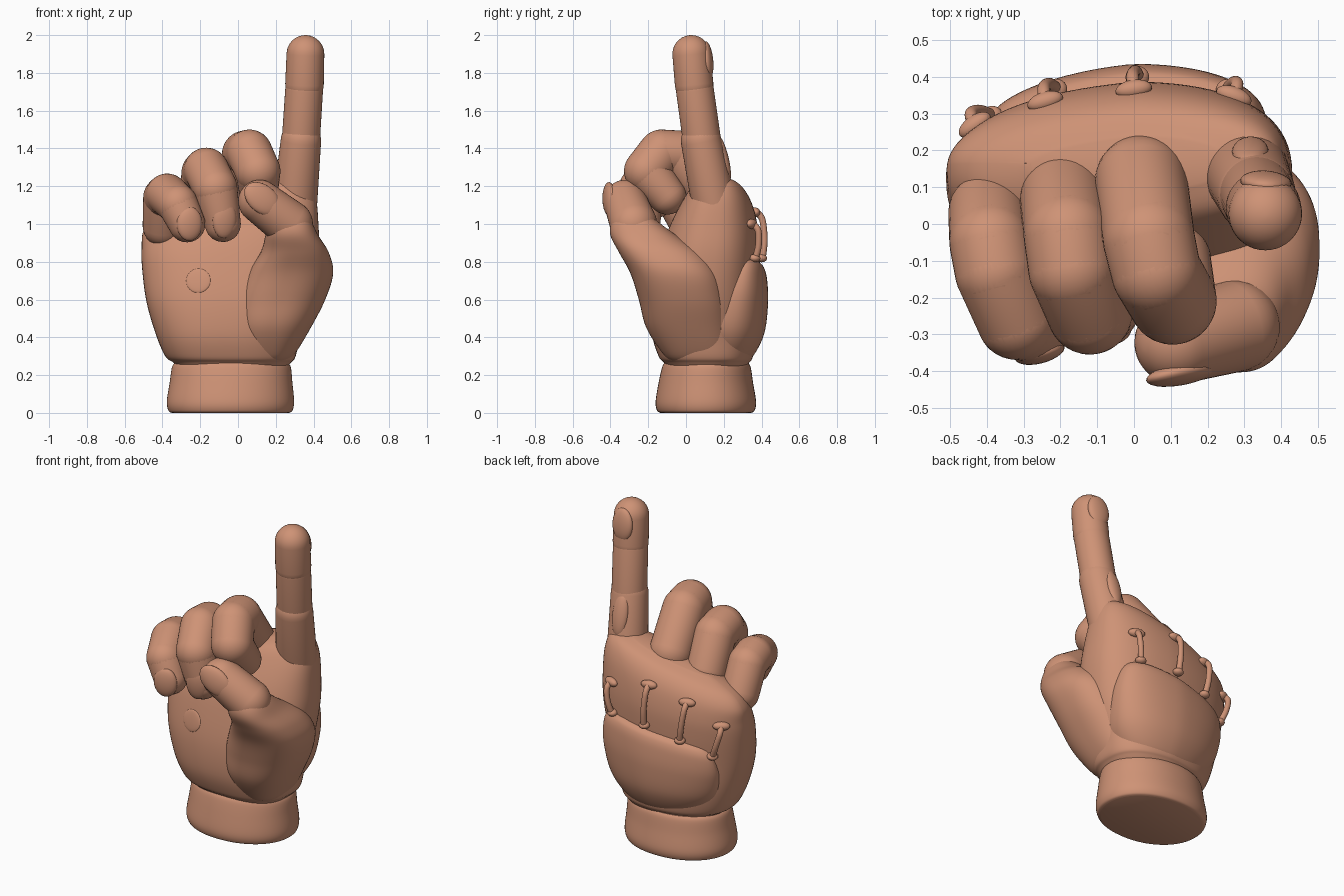
import bpy, bmesh, math
from mathutils import Vector, Matrix
from mathutils.bvhtree import BVHTree

cube = bpy.data.objects.get("Cube")
if cube:
    bpy.data.objects.remove(cube, do_unlink=True)

skin = bpy.data.materials.new("skin")
skin.use_nodes = True
tone = (0.62, 0.29, 0.18, 1)
skin.diffuse_color = tone
skin.node_tree.nodes["Principled BSDF"].inputs["Base Color"].default_value = tone
SIDES = 40


def finish(name, bm):
    """Turn a bmesh into a smooth shaded object."""
    bmesh.ops.recalc_face_normals(bm, faces=bm.faces)
    mesh = bpy.data.meshes.new(name)
    bm.to_mesh(mesh)
    bm.free()
    mesh.materials.append(skin)
    ob = bpy.data.objects.new(name, mesh)
    bpy.context.collection.objects.link(ob)
    bpy.ops.object.select_all(action='DESELECT')
    ob.select_set(True)
    bpy.context.view_layer.objects.active = ob
    bpy.ops.object.shade_smooth_by_angle(angle=math.radians(50))
    return ob


def bridge(name, rings):
    """Skin a list of closed rings and cap both ends."""
    bm = bmesh.new()
    loops = [[bm.verts.new(p) for p in ring] for ring in rings]
    for a, b in zip(loops, loops[1:]):
        for i in range(len(a)):
            j = (i + 1) % len(a)
            bm.faces.new((a[i], a[j], b[j], b[i]))
    bm.faces.new(loops[0])
    bm.faces.new(loops[-1])
    return finish(name, bm)


def spline(rows, steps=6):
    """Catmull-Rom interpolation of rows of numbers."""
    rows = [Vector(r) for r in rows]
    out = []
    for i in range(len(rows) - 1):
        a, b = rows[max(i - 1, 0)], rows[i]
        c, d = rows[i + 1], rows[min(i + 2, len(rows) - 1)]
        for s in range(steps):
            t = s / steps
            out.append(b + (c - a) * (t / 2)
                       + (a * 2 - b * 5 + c * 4 - d) * (t * t / 2)
                       + (b * 3 - a - c * 3 + d) * (t ** 3 / 2))
    return out + [rows[-1]]


def loft(name, rows, power=2.5, slant=0.0):
    """Rounded sections: height, centre x, half x, centre y, half y, tilt.
    Slant draws the back in towards the little finger."""
    rings = []
    for z, cx, hx, cy, hy, tilt in spline(rows):
        ring = []
        for i in range(SIDES * 2):
            a = math.pi * i / SIDES
            c, s = math.cos(a), math.sin(a)
            x = cx + hx * math.copysign(abs(c) ** (2 / power), c)
            y = cy + hy * math.copysign(abs(s) ** (2 / power), s)
            y += slant * min(x, 0) * max(s, 0) ** 0.5
            ring.append((x, y, z + tilt * x))
        rings.append(ring)
    return bridge(name, rings)


def tube(name, rows):
    """Round ended tube through rows of x, y, z, radius."""
    pts = spline(rows) if len(rows) > 2 else [Vector(r) for r in rows]
    cen, rad = [p.xyz for p in pts], [p.w for p in pts]
    last = len(pts) - 1
    path = []
    for i, c in enumerate(cen):
        t = (cen[min(i + 1, last)] - cen[max(i - 1, 0)]).normalized()
        bends = [0]
        if i == 0:
            bends = [-86 + 86 * k / 8 for k in range(9)]
        elif i == last:
            bends = [86 * k / 8 for k in range(9)]
        for deg in bends:
            b = math.radians(deg)
            path.append((c + t * rad[i] * math.sin(b), t, rad[i] * math.cos(b)))
    side = path[0][1].orthogonal().normalized()
    rings = []
    for c, t, r in path:
        side = (side - t * side.dot(t)).normalized()
        up = t.cross(side)
        rings.append([c + (side * math.cos(a) + up * math.sin(a)) * r
                      for a in (2 * math.pi * i / SIDES for i in range(SIDES))])
    return bridge(name, rings)


def surface(ob, x, z, way):
    """Point and normal where a line along y meets the part."""
    bm = bmesh.new()
    bm.from_mesh(ob.data)
    tree = BVHTree.FromBMesh(bm)
    bm.free()
    hit, normal, _, _ = tree.ray_cast(Vector((x, -2 * way, z)), Vector((0, way, 0)))
    return hit, normal


def stud(name, ob, x, z, way, size, up=(0, 0, 1), lift=0.0):
    """Flattened oval bedded in the surface of a part."""
    p, n = surface(ob, x, z, way)
    u = Vector(up)
    u = (u - n * u.dot(n)).normalized()
    r = u.cross(n)
    m = Matrix((r, u, n)).transposed().to_4x4()
    m.translation = p + n * lift
    bm = bmesh.new()
    bmesh.ops.create_uvsphere(bm, u_segments=24, v_segments=14, radius=1,
                              matrix=m @ Matrix.Diagonal((*size, 1)))
    finish(name, bm)
    return p, n


# Wrist, palm and raised back pad
loft("wrist", [(0, -.04, .31, .105, .24, 0), (.012, -.04, .328, .105, .258, 0),
               (.06, -.04, .337, .105, .266, 0), (.16, -.037, .325, .105, .25, 0),
               (.24, -.035, .315, .108, .235, 0), (.265, -.035, .30, .108, .222, 0)], 2.1)
palm = loft("palm", [(.22, -.03, .27, .11, .19, 0), (.265, -.03, .31, .11, .225, 0),
                     (.30, -.04, .345, .105, .25, 0), (.42, -.05, .385, .095, .275, .01),
                     (.6, -.045, .44, .095, .275, .02), (.8, -.04, .468, .12, .265, .06),
                     (.94, -.042, .468, .14, .245, .13), (1.07, -.045, .455, .16, .2, .21),
                     (1.15, -.035, .4, .165, .145, .25), (1.185, -.02, .26, .165, .07, .25)],
            slant=.12)
loft("back_pad", [(.265, -.02, .16, .2, .10, 0), (.30, -.02, .26, .2, .155, 0),
                  (.42, -.02, .35, .22, .195, .03), (.58, -.02, .38, .26, .175, .08),
                  (.70, -.02, .365, .29, .14, .12), (.76, -.02, .33, .3, .115, .14),
                  (.785, -.02, .27, .3, .09, .14)], 2.3, slant=.12)

# Raised index finger
index_base = tube("index_base", [(.303, .145, 1.12, .117), (.333, .08, 1.44, .107)])
tube("index_middle", [(.33, .09, 1.40, .101), (.35, .047, 1.71, .1)])
index_tip = tube("index_tip", [(.352, .043, 1.74, .102), (.357, .028, 1.9, .1)])

# Curled fingers: knuckle, broad first bend, second bend, tip
curled = {
    "middle": [(.02, .115, 1.17, .126), (.04, -.04, 1.37, .125), (.06, -.13, 1.378, .122),
               (.105, -.208, 1.28, .12), (.11, -.10, 1.15, .1)],
    "ring": [(-.19, .065, 1.09, .12), (-.18, -.03, 1.27, .12), (-.168, -.125, 1.285, .119),
             (-.12, -.238, 1.19, .117), (-.08, -.23, 1.0, .095)],
    "little": [(-.395, .03, .99, .11), (-.39, -.05, 1.14, .112), (-.375, -.13, 1.155, .112),
               (-.32, -.262, 1.105, .107), (-.27, -.28, 1.0, .097)],
}
tips = {}
for finger, joints in curled.items():
    for part, a, b in zip(("base", "knuckle", "middle", "tip"), joints, joints[1:]):
        tips[finger] = tube(f"{finger}_{part}", [a, b])

# Thumb with its fleshy mound
loft("thumb_mound", [(.27, .165, .09, .07, .14, 0), (.31, .165, .135, .06, .18, 0),
                     (.45, .185, .2, .015, .225, 0), (.6, .23, .232, -.015, .235, 0),
                     (.74, .278, .226, -.06, .235, 0), (.85, .3, .18, -.135, .22, 0),
                     (.94, .285, .14, -.225, .175, 0), (1.01, .275, .115, -.27, .125, 0),
                     (1.06, .275, .08, -.275, .08, 0)], 2.4)
thumb_tip = tube("thumb_tip", [(.272, -.278, 1.0, .125), (.115, -.322, 1.12, .114)])

# Nails, knuckle oval and palm spot
stud("index_nail", index_tip, .36, 1.87, -1, (.07, .1, .03), lift=-.018)
stud("index_knuckle", index_base, .315, 1.35, -1, (.05, .13, .03), lift=-.015)
stud("ring_nail", tips["ring"], -.065, 1.02, 1, (.065, .1, .03), lift=-.025)
stud("little_nail", tips["little"], -.25, 1.0, 1, (.07, .09, .03), lift=-.026)
stud("thumb_nail", thumb_tip, .135, 1.135, 1, (.075, .11, .03), up=(-.8, 0, .6), lift=-.026)
stud("palm_spot", palm, -.21, .7, 1, (.065, .065, .008))

# Arched tendons on the back of the hand
tendons = {"index": (.27, 1.0, .25, .82), "middle": (0, 1.06, .01, .82),
           "ring": (-.24, 1.0, -.21, .77), "little": (-.43, .88, -.38, .69)}
for name, (x1, z1, x2, z2) in tendons.items():
    head, n1 = stud(name + "_tendon_head", palm, x1, z1, -1, (.05, .026, .026), lift=.005)
    foot, n2 = stud(name + "_tendon_foot", palm, x2, z2, -1, (.032, .022, .03), lift=.015)
    rows = [(head + n1 * .01, .018), (head.lerp(foot, .2) + n1 * .04, .017),
            (head.lerp(foot, .6) + n2 * .04, .017), (foot + n2 * .02, .018)]
    tube(name + "_tendon", [(*p, r) for p, r in rows])
